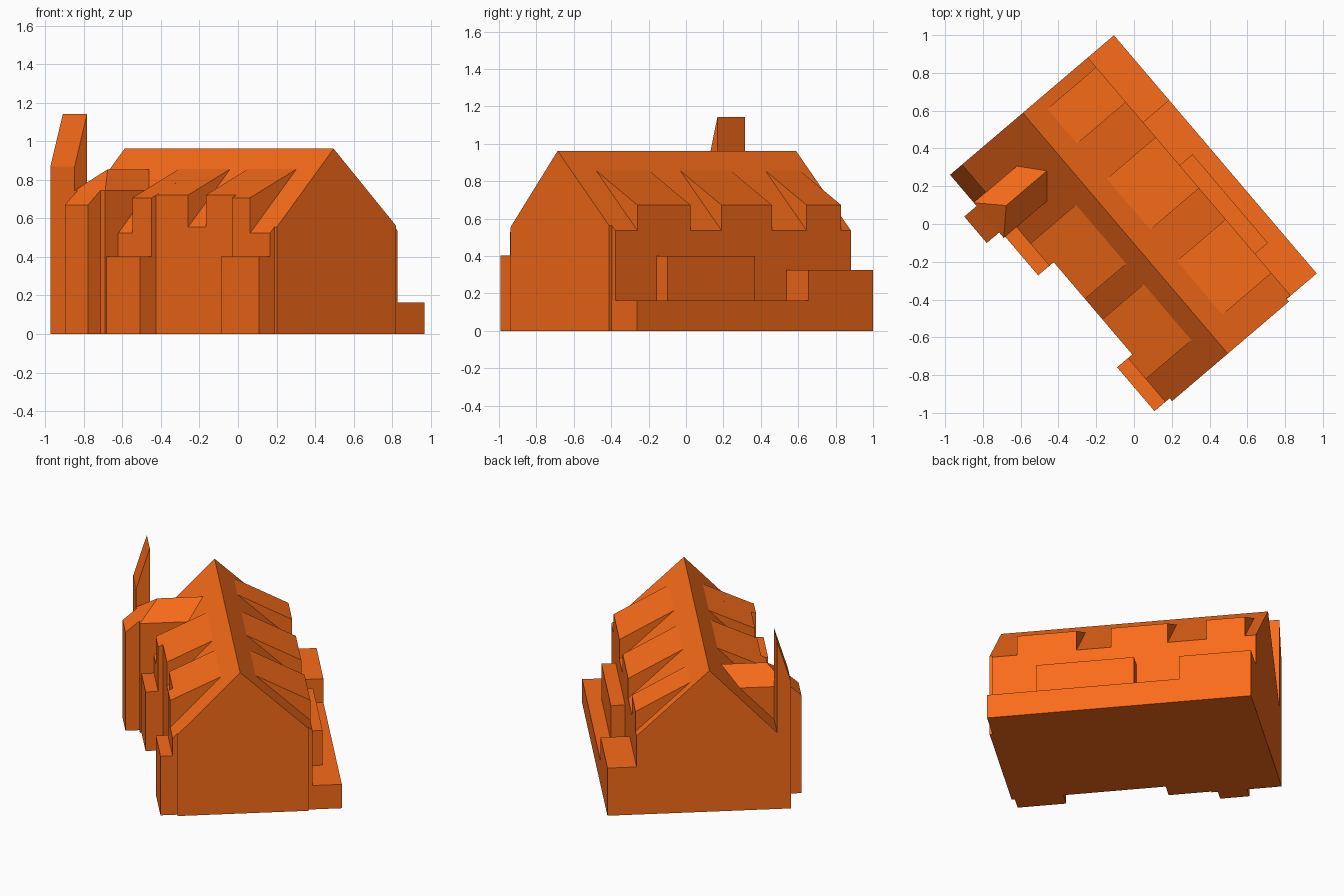
import bpy, bmesh
from mathutils import Vector

if "Cube" in bpy.data.objects:
    bpy.data.objects.remove(bpy.data.objects["Cube"])

# House axes: u runs along the ridge, v runs across it
U = Vector((0.648, -0.761, 0))
V = Vector((0.761, 0.648, 0))
Z = Vector((0, 0, 1))

mat = bpy.data.materials.new("orange")
mat.diffuse_color = (0.95, 0.15, 0.01, 1)
mat.use_nodes = True
mat.node_tree.nodes["Principled BSDF"].inputs["Base Color"].default_value = mat.diffuse_color


def finish(name, bm):
    bmesh.ops.recalc_face_normals(bm, faces=bm.faces[:])
    me = bpy.data.meshes.new(name)
    bm.to_mesh(me)
    bm.free()
    me.materials.append(mat)
    ob = bpy.data.objects.new(name, me)
    bpy.context.collection.objects.link(ob)
    return ob


def prism(name, u0, u1, profile):
    """Extrude a (v, z) profile along the ridge from u0 to u1."""
    bm = bmesh.new()
    face = bm.faces.new([bm.verts.new(U * u0 + V * v + Z * z) for v, z in profile])
    new = bmesh.ops.extrude_face_region(bm, geom=[face])["geom"]
    verts = [g for g in new if isinstance(g, bmesh.types.BMVert)]
    bmesh.ops.translate(bm, verts=verts, vec=U * (u1 - u0))
    return finish(name, bm)


def block(name, u0, u1, v0, v1, z1, z0=0.0):
    return prism(name, u0, u1, [(v0, z0), (v1, z0), (v1, z1), (v0, z1)])


def hull(name, points):
    bm = bmesh.new()
    for u, v, z in points:
        bm.verts.new(U * u + V * v + Z * z)
    bmesh.ops.convex_hull(bm, input=bm.verts[:])
    bmesh.ops.dissolve_limit(bm, angle_limit=0.01, verts=bm.verts[:], edges=bm.edges[:])
    return finish(name, bm)


RIDGE_V, RIDGE_Z = -0.067, 0.962


def roof_z(v):
    slope = 1.05 if v < RIDGE_V else 0.94
    return RIDGE_Z - abs(v - RIDGE_V) * slope


# Main gabled body
L, R = -0.455, 0.358
prism("main_house", -0.83, 0.845,
      [(L, 0), (R, 0), (R, roof_z(R)), (RIDGE_V, RIDGE_Z), (L, roof_z(L))])


# Upper walls that step outwards under the eaves
def overhang(name, u0, u1, v, z0):
    prism(name, u0, u1, [(RIDGE_V, z0), (v, z0), (v, roof_z(v)), (RIDGE_V, RIDGE_Z)])


LO, RO = -0.485, 0.386
overhang("left_upper_wall_rear", -0.39, -0.122, LO, 0.2)
overhang("left_upper_wall_front", 0.52, 0.825, LO, 0.2)
overhang("chimney_side_wall", -0.83, -0.636, -0.49, 0.0)
overhang("right_upper_wall", -0.83, 0.825, RO, 0.1)


# Shed dormers
def dormer(name, u0, u1, v_top, v_front, z_front):
    prism(name, u0, u1, [(v_top, 0.5), (v_top, roof_z(v_top)),
                         (v_front, z_front), (v_front, 0.5)])


for i, (u0, u1, v, z) in enumerate([(-0.277, -0.122, LO, 0.707), (-0.122, 0.134, L, 0.721),
                                    (0.276, 0.52, L, 0.721), (0.52, 0.666, LO, 0.707)]):
    dormer(f"left_dormer_{i + 1}", u0, u1, -0.168, v, z)
for i, (u0, u1) in enumerate([(0.296, 0.67), (-0.276, 0.079), (-0.762, -0.519)]):
    dormer(f"right_dormer_{i + 1}", u0, u1, 0.046, RO, 0.672)

# Low flat-topped additions
block("left_porch_rear", -0.43, -0.122, -0.563, -0.3, 0.403)
block("left_porch_front", 0.52, 0.825, -0.56, -0.3, 0.403)
block("right_terrace", -0.83, 0.827, 0.2, 0.567, 0.163)
block("right_bay", -0.08, 0.536, 0.2, 0.475, 0.4, 0.1)
block("right_rear_annex", -0.83, -0.378, 0.2, 0.567, 0.325)

# Cross wing with a hipped roof
W0, W1, WV = -0.636, -0.391, -0.573
WM = (W0 + W1) / 2
hull("cross_wing", [(u, v, z) for u in (W0, W1) for v in (WV, -0.21) for z in (0, 0.745)]
     + [(WM, -0.452, 0.855), (WM, -0.13, 0.855)])

# Narrow bay in front of the wing
prism("stair_bay", -0.613, -0.429,
      [(-0.45, 0), (-0.659, 0), (-0.659, 0.67), (WV, 0.745), (-0.45, 0.745)])

# Chimney with a steep sloping top
prism("chimney", -0.83, W0, [(-0.488, 0), (WV, 0), (WV, 0.87), (-0.488, 1.142)])
